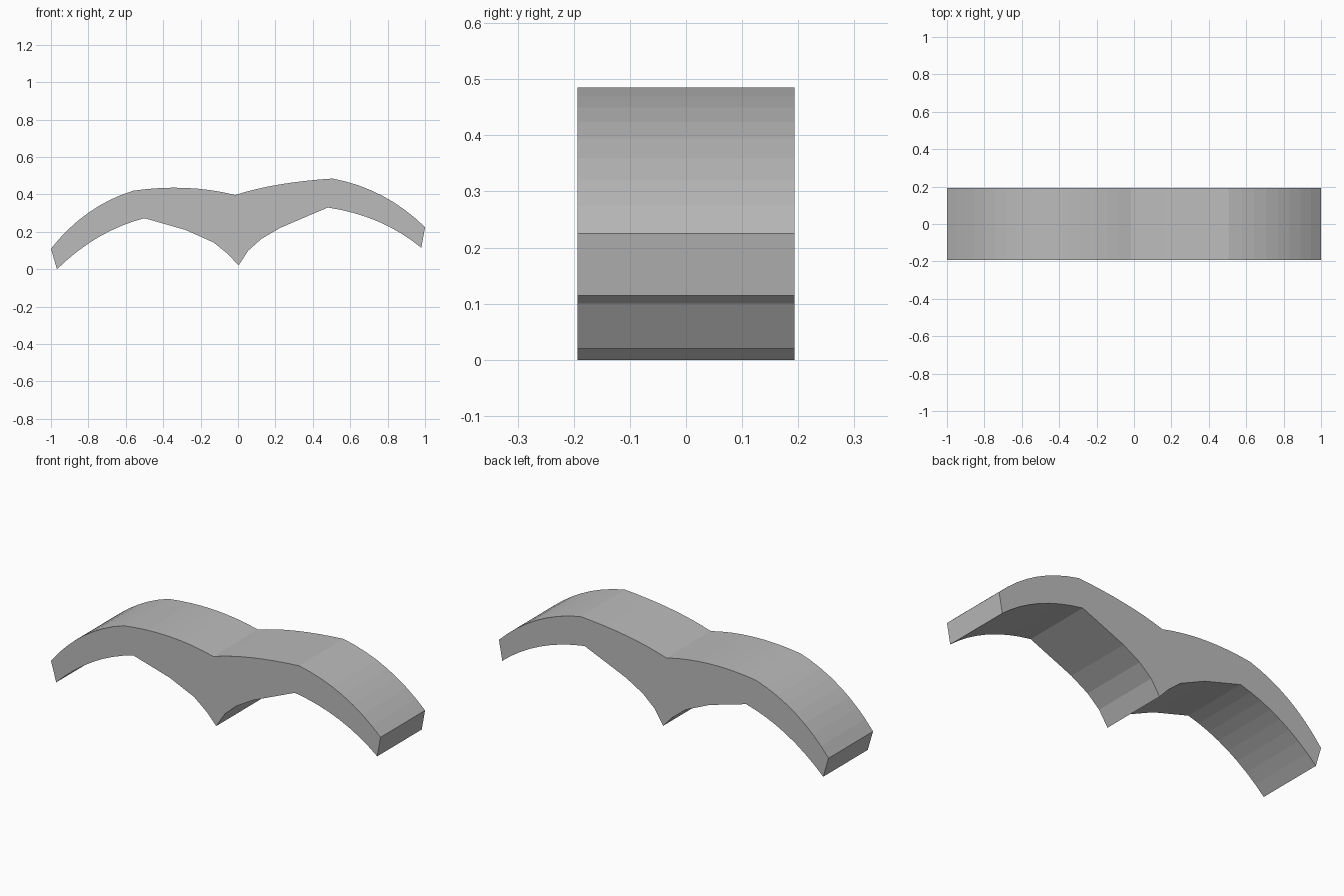
import bpy
import bmesh
from mathutils import Vector

cube = bpy.data.objects.get("Cube")
if cube:
    bpy.data.objects.remove(cube, do_unlink=True)

HALF_DEPTH = 0.193


def bow(start, middle, end, steps):
    """Points of a smooth bow through three points, leaving out the end."""
    a, m, b = Vector(start), Vector(middle), Vector(end)
    c = 2 * m - (a + b) / 2
    ts = [i / steps for i in range(steps)]
    return [a * (1 - t) ** 2 + c * 2 * t * (1 - t) + b * t ** 2 for t in ts]


# Key corners of the outline
left_tip, left_crest, dip = (-1, 0.11), (-0.56, 0.42), (-0.015, 0.397)
right_crest, right_tip = (0.505, 0.485), (1, 0.225)
right_heel, right_pit = (0.98, 0.115), (0.48, 0.33)
point, left_pit, left_heel = (0.003, 0.02), (-0.5, 0.273), (-0.968, 0)

# Upper edge, right end, under edge
outline = bow(left_tip, (-0.8, 0.302), left_crest, 8)
outline += bow(left_crest, (-0.28, 0.435), dip, 8)
outline += bow(dip, (0.22, 0.453), right_crest, 8)
outline += bow(right_crest, (0.77, 0.394), right_tip, 8)
outline += [Vector(right_tip)]
outline += bow(right_heel, (0.75, 0.255), right_pit, 8)
outline += [Vector(p) for p in (right_pit, (0.227, 0.222), (0.126, 0.163), (0.055, 0.1))]
outline += [Vector(p) for p in (point, (-0.05, 0.078), (-0.13, 0.143), (-0.28, 0.21))]
outline += bow(left_pit, (-0.745, 0.172), left_heel, 8)
outline += [Vector(left_heel)]

# Extrude the outline from front to back
bm = bmesh.new()
front = bm.faces.new([bm.verts.new((p.x, -HALF_DEPTH, p.y)) for p in outline])
extruded = bmesh.ops.extrude_face_region(bm, geom=[front], use_keep_orig=True)
back_verts = [v for v in extruded["geom"] if isinstance(v, bmesh.types.BMVert)]
bmesh.ops.translate(bm, vec=(0, 2 * HALF_DEPTH, 0), verts=back_verts)
bmesh.ops.recalc_face_normals(bm, faces=bm.faces)

mesh = bpy.data.meshes.new("winged_arch")
bm.to_mesh(mesh)
bm.free()
arch = bpy.data.objects.new("winged_arch", mesh)
bpy.context.collection.objects.link(arch)

# Plain grey
grey = bpy.data.materials.new("plain_grey")
grey.use_nodes = True
colour = (0.5, 0.5, 0.5, 1)
grey.diffuse_color = colour
grey.node_tree.nodes["Principled BSDF"].inputs["Base Color"].default_value = colour
mesh.materials.append(grey)
